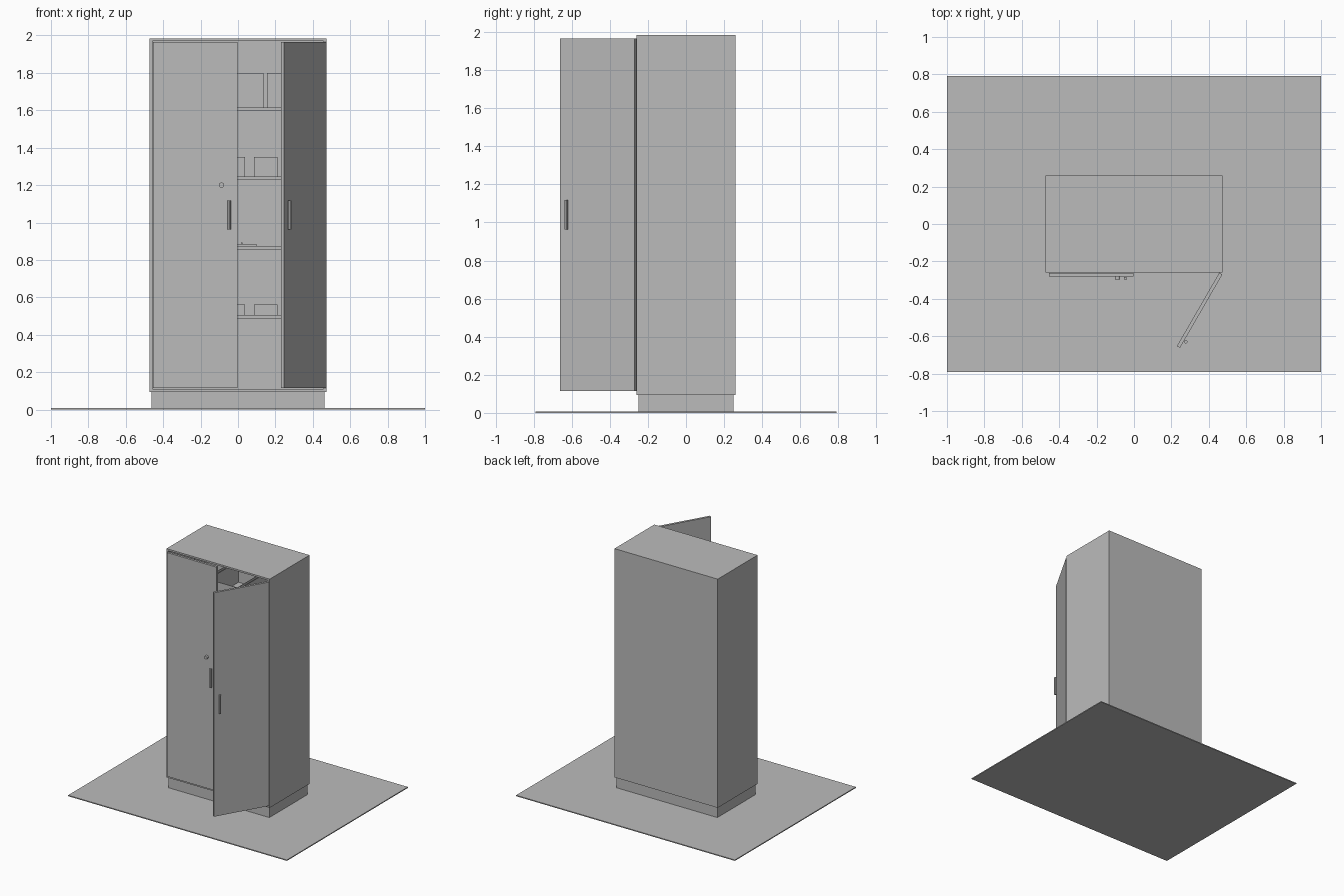
import bpy
import bmesh
from math import radians
from mathutils import Matrix, Vector

old = bpy.data.objects.get("Cube")
if old:
    bpy.data.objects.remove(old, do_unlink=True)

grey = bpy.data.materials.new("plain grey")
grey.use_nodes = True
grey.diffuse_color = (0.5, 0.5, 0.5, 1)
grey.node_tree.nodes["Principled BSDF"].inputs["Base Color"].default_value = (0.5, 0.5, 0.5, 1)


def finish(name, bm):
    mesh = bpy.data.meshes.new(name)
    bm.to_mesh(mesh)
    bm.free()
    mesh.materials.append(grey)
    obj = bpy.data.objects.new(name, mesh)
    bpy.context.collection.objects.link(obj)
    return obj


def box(name, x, y, z, hollow=None, wall=0.01, depth=0.0):
    """Box from (min, max) ranges; hollow is the direction of an open side."""
    bm = bmesh.new()
    bmesh.ops.create_cube(bm, size=1)
    for v in bm.verts:
        v.co = Vector([r[0] if c < 0 else r[1] for c, r in zip(v.co, (x, y, z))])
    bm.normal_update()
    if hollow:
        way = Vector(hollow)
        face = max(bm.faces, key=lambda f: f.normal.dot(way))
        bmesh.ops.inset_region(bm, faces=[face], thickness=wall)
        inner = bmesh.ops.extrude_discrete_faces(bm, faces=[face])["faces"][0]
        bmesh.ops.translate(bm, verts=inner.verts, vec=-way * depth)
    return finish(name, bm)


def rod(name, centre, radius, length, sides, tilt=0):
    bm = bmesh.new()
    bmesh.ops.create_cone(bm, cap_ends=True, segments=sides, radius1=radius,
                          radius2=radius, depth=length,
                          matrix=Matrix.Translation(centre) @ Matrix.Rotation(tilt, 4, "X"))
    return finish(name, bm)


# Floor, plinth and hollow cabinet body
box("floor", (-1, 1), (-0.79, 0.79), (0, 0.008))
box("plinth", (-0.462, 0.462), (-0.25, 0.25), (0.008, 0.095))
box("cabinet_body", (-0.472, 0.472), (-0.26, 0.26), (0.095, 1.985),
    hollow=(0, -1, 0), wall=0.02, depth=0.502)

# Doors and handles; the left one swings open about its hinge
hinge = Vector((0.455, -0.26, 0))
swing = Matrix.Translation(hinge) @ Matrix.Rotation(radians(60), 4, "Z") @ Matrix.Translation(-hinge)
for side, s in (("right", -1), ("left", 1)):
    door = box(side + "_door", sorted((0.002 * s, 0.455 * s)), (-0.28, -0.261), (0.115, 1.965))
    handle = rod(side + "_handle", (0.046 * s, -0.291, 1.04), 0.009, 0.155, 8)
    if s > 0:
        for part in (door, handle):
            part.data.transform(swing)
rod("lock", (-0.088, -0.288, 1.2), 0.014, 0.018, 24, radians(90))

# Shelves
shelf_tops = [0.505 + 0.37 * i for i in range(4)]
for i, top in enumerate(shelf_tops):
    box(f"shelf_{i + 1}", (-0.452, 0.452), (-0.24, 0.242), (top - 0.018, top))

# Open storage bins on the top shelf
for i in (-1, 0, 1):
    x = 0.291 * i
    box(f"storage_bin_{i + 2}", (x - 0.136, x + 0.136), (-0.2, 0.2),
        (shelf_tops[3], 1.8), hollow=(0, 0, 1), wall=0.008, depth=0.175)

# Stacked boxes on two shelves
for shelf, low, high in ((0, 0.034, 0.057), (2, 0.063, 0.104)):
    z = shelf_tops[shelf]
    for i in range(5):
        x = -0.3715 + 0.173 * i
        span = (x - 0.0625, x + 0.0625)
        box(f"lower_box_{shelf}_{i}", span, (-0.15, 0.15), (z, z + low))
        box(f"upper_box_{shelf}_{i}", span, (-0.15, 0.15), (z + low, z + high))

# Flat folder with a pen on it
z = shelf_tops[1]
box("folder", (-0.1, 0.1), (-0.15, 0.13), (z, z + 0.011))
rod("pen", (0.02, 0, z + 0.014), 0.004, 0.14, 8, radians(90))
